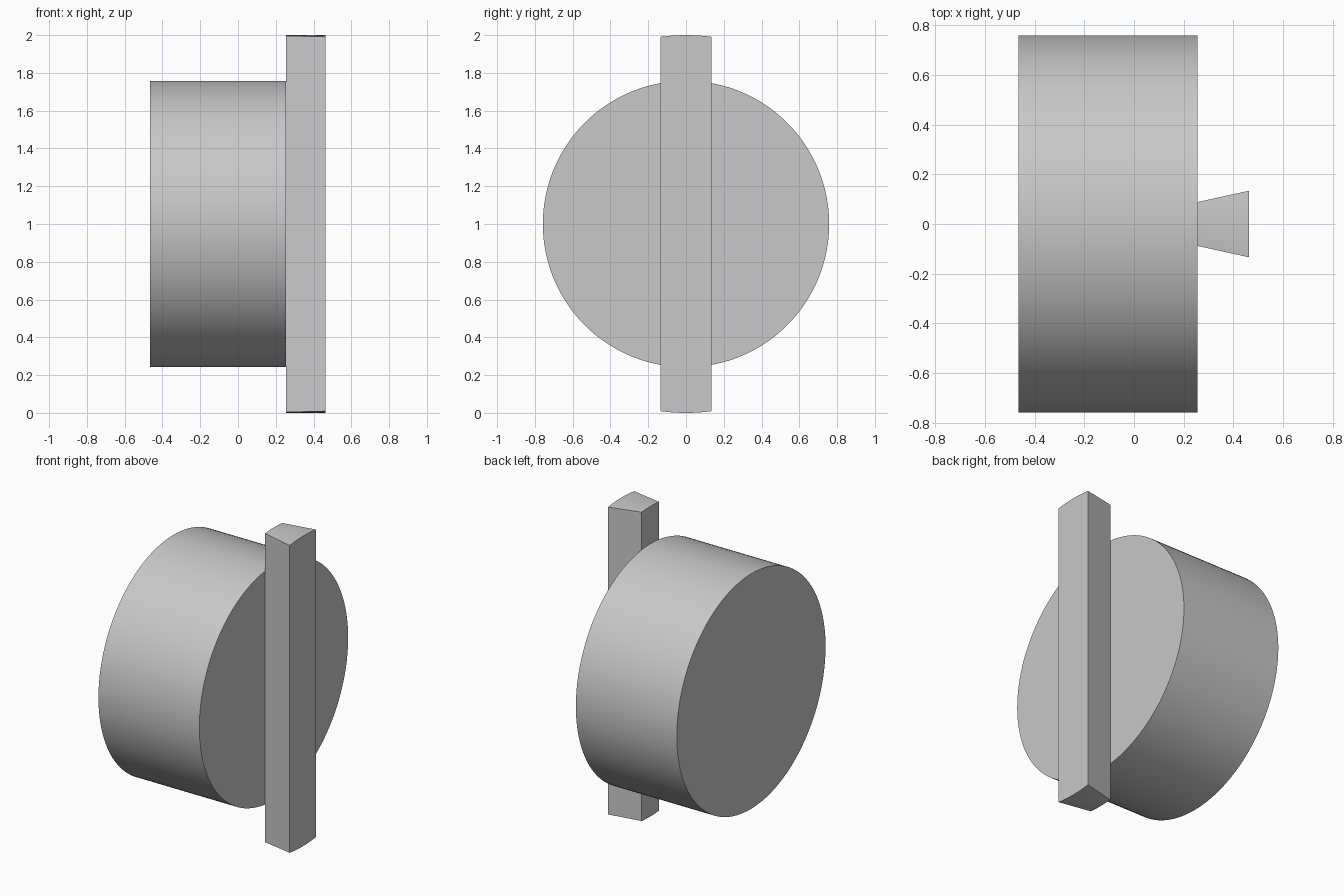
import bpy
import bmesh
import math
from mathutils import Matrix

cube = bpy.data.objects.get("Cube")
if cube:
    bpy.data.objects.remove(cube, do_unlink=True)

BACK, JOINT, FACE = -0.465, 0.255, 0.463   # x of drum back, drum front, bar front
DRUM_RADIUS, BAR_RADIUS = 0.758, 1.0
INNER_HALF, OUTER_HALF = 0.088, 0.134
AXIS_Z = 1.0

grey = bpy.data.materials.new("plain grey")
grey.use_nodes = True
colour = (0.58, 0.58, 0.58, 1)
grey.diffuse_color = colour
grey.node_tree.nodes["Principled BSDF"].inputs["Base Color"].default_value = colour


def finish(name, bm):
    bmesh.ops.recalc_face_normals(bm, faces=bm.faces[:])
    mesh = bpy.data.meshes.new(name)
    bm.to_mesh(mesh)
    bm.free()
    mesh.materials.append(grey)
    obj = bpy.data.objects.new(name, mesh)
    bpy.context.collection.objects.link(obj)
    bpy.ops.object.select_all(action='DESELECT')
    obj.select_set(True)
    bpy.context.view_layer.objects.active = obj
    bpy.ops.object.shade_smooth_by_angle(angle=math.radians(30))


# Round drum lying along x
bm = bmesh.new()
place = Matrix.Translation(((BACK + JOINT) / 2, 0, AXIS_Z)) @ Matrix.Rotation(math.pi / 2, 4, 'Y')
bmesh.ops.create_cone(bm, cap_ends=True, segments=128, radius1=DRUM_RADIUS,
                      radius2=DRUM_RADIUS, depth=JOINT - BACK, matrix=place)
finish("drum", bm)


# Dovetail bar across the drum face, its ends rounded about the drum axis
def bar_outline(bm, x, half, steps=12):
    ys = [half * (2 * i / steps - 1) for i in range(steps + 1)]
    top = [(y, math.sqrt(BAR_RADIUS ** 2 - y * y)) for y in ys]
    ring = top + [(-y, -z) for y, z in top]
    return [bm.verts.new((x, y, AXIS_Z + z)) for y, z in ring]


bm = bmesh.new()
inner = bar_outline(bm, JOINT, INNER_HALF)
outer = bar_outline(bm, FACE, OUTER_HALF)
bm.faces.new(inner)
bm.faces.new(outer)
for i in range(len(inner)):
    bm.faces.new((inner[i - 1], inner[i], outer[i], outer[i - 1]))
finish("dovetail_bar", bm)
